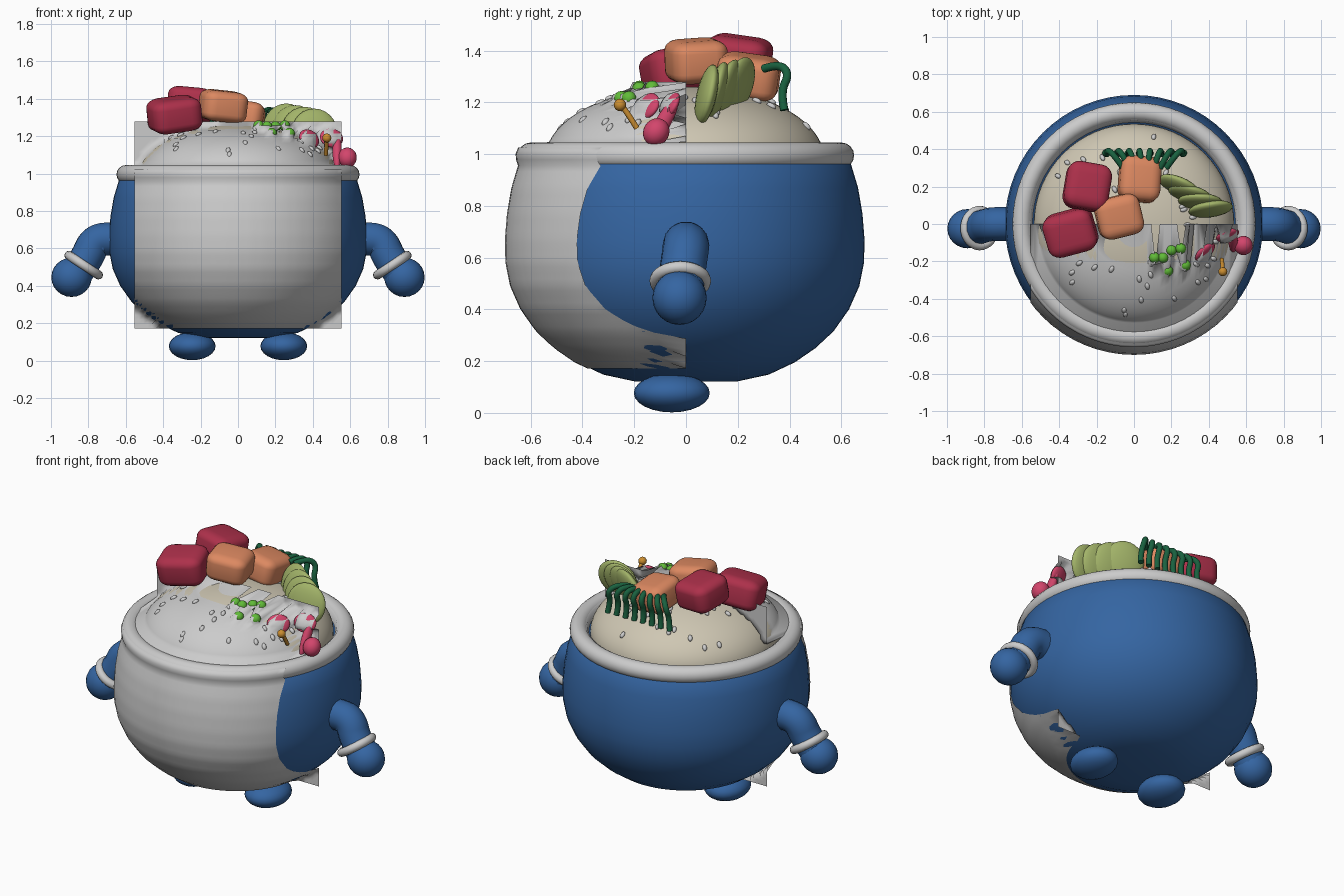
import bpy, bmesh, math, random
from mathutils import Vector, Matrix, Euler
from mathutils.bvhtree import BVHTree

if "Cube" in bpy.data.objects:
    bpy.data.objects.remove(bpy.data.objects["Cube"])

random.seed(4)


def material(name, rgb):
    m = bpy.data.materials.new(name)
    m.diffuse_color = (*rgb, 1)
    m.use_nodes = True
    m.node_tree.nodes["Principled BSDF"].inputs["Base Color"].default_value = m.diffuse_color
    return m


BLUE = material("blue", (0.035, 0.13, 0.36))
RICE = material("rice", (0.62, 0.57, 0.45))
RED = material("red", (0.42, 0.03, 0.07))
ORANGE = material("orange", (0.72, 0.25, 0.12))
LIME = material("lime", (0.36, 0.45, 0.14))
RIND = material("rind", (0.01, 0.12, 0.05))
PEA = material("pea", (0.12, 0.5, 0.04))
PINK = material("pink", (0.65, 0.06, 0.15))
GOLD = material("gold", (0.6, 0.27, 0.03))


def finish(bm, name, mat=None):
    bmesh.ops.recalc_face_normals(bm, faces=bm.faces)
    for f in bm.faces:
        f.smooth = True
    me = bpy.data.meshes.new(name)
    bm.to_mesh(me)
    bm.free()
    ob = bpy.data.objects.new(name, me)
    bpy.context.collection.objects.link(ob)
    if mat:
        me.materials.append(mat)
    return ob


def lathe(name, profile, mat=None, n=64, place=Matrix()):
    """Spin (radius, z) points round z; the place matrix moves the result."""
    bm = bmesh.new()
    vs = [bm.verts.new((r, 0, z)) for r, z in profile]
    es = [bm.edges.new(p) for p in zip(vs, vs[1:])]
    bmesh.ops.spin(bm, geom=vs + es, cent=(0, 0, 0), axis=(0, 0, 1),
                   angle=math.tau, steps=n, use_merge=True)
    bmesh.ops.remove_doubles(bm, verts=bm.verts, dist=1e-5)
    bmesh.ops.transform(bm, matrix=place, verts=bm.verts)
    return finish(bm, name, mat)


def ring(name, R, r, mat=None, place=Matrix(), n=64, m=16):
    pts = [(R + r * math.cos(a * math.tau / m), r * math.sin(a * math.tau / m)) for a in range(m + 1)]
    return lathe(name, pts, mat, n, place)


def blob(name, c, size, mat, rot=(0, 0, 0), seg=24):
    bm = bmesh.new()
    R = Euler([math.radians(a) for a in rot]).to_matrix().to_4x4()
    M = Matrix.Translation(c) @ R @ Matrix.Diagonal((*size, 1))
    bmesh.ops.create_uvsphere(bm, u_segments=seg, v_segments=seg // 2, radius=1, matrix=M)
    return finish(bm, name, mat)


def tube(name, pts, r, mat):
    cu = bpy.data.curves.new(name, 'CURVE')
    cu.dimensions = '3D'
    cu.bevel_depth = r
    cu.bevel_resolution = 5
    cu.use_fill_caps = True
    sp = cu.splines.new('NURBS')
    sp.points.add(len(pts) - 1)
    for p, co in zip(sp.points, pts):
        p.co = (*co, 1)
    sp.use_endpoint_u = True
    sp.order_u = 3
    cu.materials.append(mat)
    ob = bpy.data.objects.new(name, cu)
    bpy.context.collection.objects.link(ob)


def cube_chunk(name, c, size, rot, mat):
    bm = bmesh.new()
    bmesh.ops.create_cube(bm, size=1)
    bmesh.ops.bevel(bm, geom=bm.edges[:], offset=0.26, segments=5, profile=0.5, affect='EDGES')
    R = Euler([math.radians(a) for a in rot]).to_matrix().to_4x4()
    bmesh.ops.transform(bm, matrix=Matrix.Translation(c) @ R @ Matrix.Diagonal((*size, 1)), verts=bm.verts)
    finish(bm, name, mat)


# Bowl body
body = lathe("bowl_body", [
    (0, 0.12), (0.2, 0.122), (0.32, 0.148), (0.42, 0.195), (0.5, 0.25), (0.57, 0.315),
    (0.63, 0.4), (0.67, 0.49), (0.688, 0.58), (0.69, 0.67), (0.682, 0.77), (0.665, 0.87),
    (0.635, 0.97), (0.6, 1.0), (0.55, 0.99), (0.5, 0.95)], BLUE)
# Rolled rim with an inner wall down to the rice
rim = ring("bowl_rim", 0.6, 0.05, place=Matrix.Translation((0, 0, 0.995)))
lathe("inner_wall", [(0.57, 1.03), (0.553, 1.02), (0.545, 0.99), (0.53, 0.95)])

# Rice dome
CZ, RR, RZ = 0.98, 0.535, 0.28
rice = lathe("rice", [(RR * math.cos(a * math.pi / 40), CZ + RZ * math.sin(a * math.pi / 40))
                      for a in range(-2, 21)], RICE)

# Sesame seeds scattered on the rice
for i in range(56):
    a, r = random.uniform(0, math.tau), RR * math.sqrt(random.uniform(0.15, 0.85))
    h = math.sqrt(1 - (r / RR) ** 2)
    blob("sesame_seed", (r * math.cos(a), r * math.sin(a), CZ + RZ * h + 0.003),
         (0.021, 0.013, 0.011), None, (0, math.degrees(math.atan(r * RZ / RR / RR / h)), math.degrees(a)), 10)

# Arms, hands, cuffs and feet on both sides
for s, side in ((-1, "left"), (1, "right")):
    tube(side + "_arm", [(s * 0.58, 0, 0.64), (s * 0.68, 0, 0.655), (s * 0.77, 0, 0.64),
                         (s * 0.81, -0.015, 0.54), (s * 0.88, -0.025, 0.45)], 0.09, BLUE)
    blob(side + "_hand", (s * 0.89, -0.025, 0.445), (0.108, 0.105, 0.105), BLUE)
    tilt = Vector((s * 0.55, 0, -0.83)).to_track_quat('Z', 'Y').to_matrix().to_4x4()
    ring(side + "_cuff", 0.095, 0.024, None, Matrix.Translation((s * 0.825, -0.022, 0.51)) @ tilt, 32, 12)
    blob(side + "_foot", (s * 0.245, -0.055, 0.077), (0.125, 0.147, 0.075), BLUE)

# Fish cubes
cube_chunk("red_fish_cube", (-0.34, -0.045, 1.315), (0.27, 0.23, 0.18), (8, -8, 15), RED)
cube_chunk("red_fish_cube", (-0.25, 0.2, 1.37), (0.24, 0.25, 0.17), (-8, 5, -10), RED)
cube_chunk("orange_fish_cube", (-0.08, 0.04, 1.36), (0.24, 0.22, 0.165), (4, 6, 14), ORANGE)
cube_chunk("orange_fish_cube", (0.03, 0.24, 1.3), (0.22, 0.24, 0.165), (-8, 8, -5), ORANGE)

# Fanned cucumber slices
for i in range(4):
    t = i / 3
    blob("cucumber_slice", (0.245 + 0.165 * t, 0.2 - 0.12 * t, 1.26 - 0.03 * t),
         (0.12, 0.036, 0.12), LIME, (-18 + 5 * t, 0, -24 + 32 * t))

# Seaweed strips behind the fish
for i in range(8):
    x = -0.1 + 0.045 * i
    d = (i - 3.5) * 0.012
    tube("seaweed_strip", [(x - d, 0.3, 1.33), (x, 0.36, 1.35), (x + d, 0.4, 1.31),
                           (x + d, 0.365, 1.24), (x + d * 1.3, 0.38, 1.17)], 0.016, RIND)

# Peas and radish slices
garnish = [blob("pea", p, (0.029,) * 3, PEA, seg=16) for p in (
    (0.11, -0.18, 1.255), (0.155, -0.18, 1.25), (0.2, -0.14, 1.25),
    (0.25, -0.13, 1.255), (0.18, -0.25, 1.215), (0.275, -0.22, 1.215))]
garnish += [blob("radish_slice", c, (0.065, 0.022, 0.055), PINK, r) for c, r in (
    ((0.38, -0.15, 1.185), (-25, 0, 40)), ((0.5, -0.06, 1.19), (-25, 0, 20)))]
blob("radish_slice", (0.585, -0.115, 1.085), (0.05, 0.05, 0.055), PINK, (-30, 0, 0))
blob("radish_slice", (0.53, -0.09, 1.12), (0.025, 0.03, 0.11), PINK, (-30, 0, 0))

# Small pick with a ball end
tube("pick_stick", [(0.475, -0.25, 1.19), (0.473, -0.22, 1.15), (0.47, -0.19, 1.1)], 0.011, GOLD)
blob("pick_ball", (0.475, -0.255, 1.19), (0.024,) * 3, GOLD, seg=16)

# Front panel: a flat sheet at y = 0 pressed onto the front surfaces; misses stay flat
verts, polys = [], []
for ob in [body, rim, rice] + garnish:
    base = len(verts)
    verts += [v.co.copy() for v in ob.data.vertices]
    polys += [[base + i for i in p.vertices] for p in ob.data.polygons]
tree = BVHTree.FromPolygons(verts, polys)
bm = bmesh.new()
bmesh.ops.create_grid(bm, x_segments=48, y_segments=48, size=0.553)
for v in bm.verts:
    x, z = v.co.x, v.co.y + 0.725
    hit = tree.ray_cast(Vector((x, -2, z)), Vector((0, 1, 0)))[0]
    v.co = (x, hit.y - 0.01 if hit else 0, z)
finish(bm, "front_panel")
